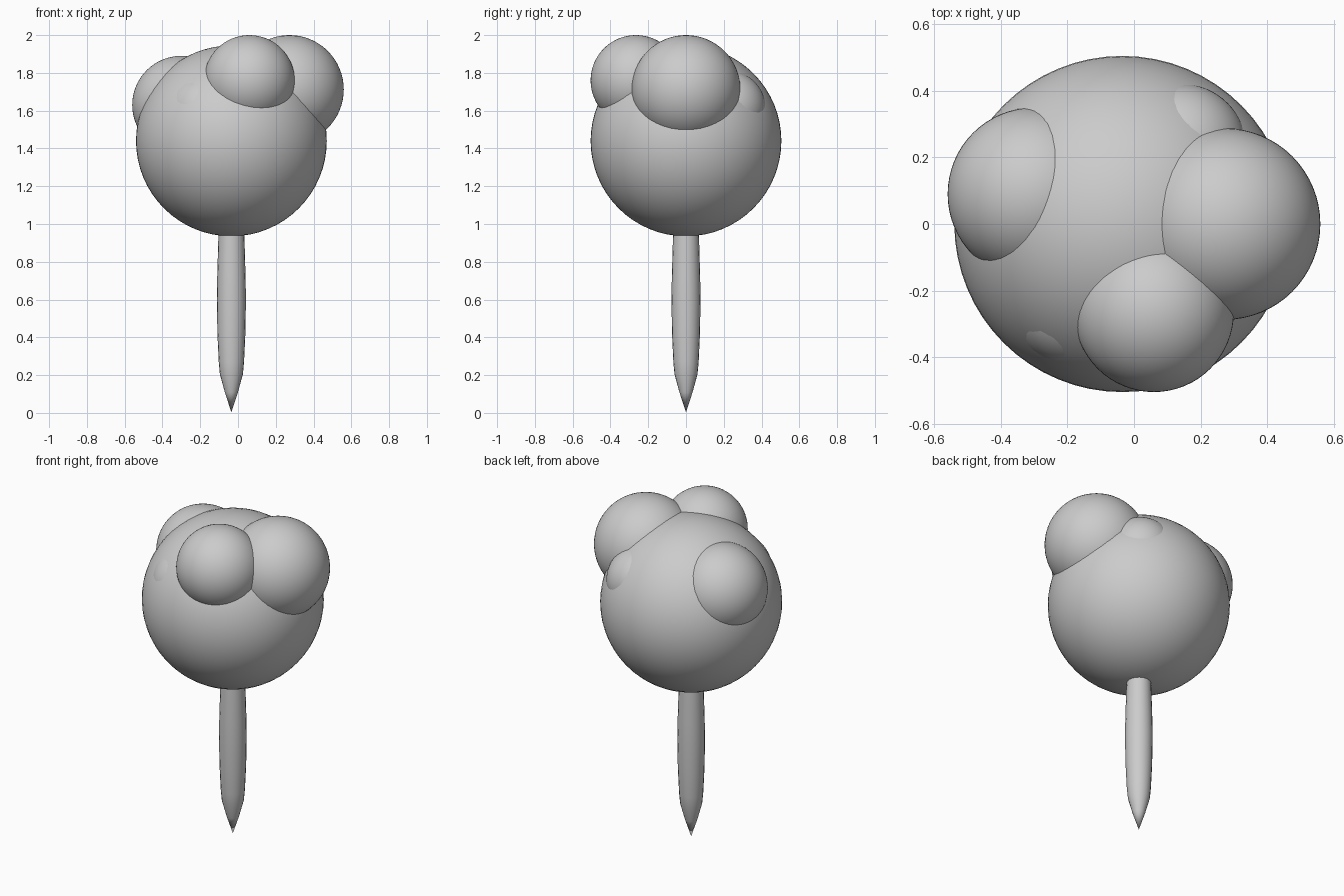
import bpy, bmesh, math

if "Cube" in bpy.data.objects:
    bpy.data.objects.remove(bpy.data.objects["Cube"])

CX = -0.035  # trunk and crown axis


def finish(obj, name, angle):
    obj.name = name
    bpy.ops.object.select_all(action='DESELECT')
    obj.select_set(True)
    bpy.context.view_layer.objects.active = obj
    bpy.ops.object.shade_smooth_by_angle(angle=math.radians(angle))


def ball(name, loc, r):
    bpy.ops.mesh.primitive_uv_sphere_add(segments=64, ring_count=32, radius=r, location=loc)
    finish(bpy.context.object, name, 40)


# Foliage: one big ball with smaller clumps pushed into it
ball("main_foliage", (CX, 0, 1.44), 0.505)
ball("right_foliage", (0.272, 0, 1.712), 0.288)
ball("front_foliage", (0.06, -0.265, 1.76), 0.24)
ball("left_foliage", (-0.30, 0.09, 1.63), 0.26)
ball("back_foliage", (0.14, 0.222, 1.612), 0.20)
ball("small_front_foliage", (-0.17, -0.212, 1.585), 0.22)

# Trunk: lathed profile, slightly swollen in the middle, pointed at the foot
profile = [(0.035, 0.11), (0.061, 0.205), (0.067, 0.27), (0.074, 0.42),
           (0.077, 0.6), (0.075, 0.72), (0.069, 0.93), (0.062, 1.1)]
sides = 20
bm = bmesh.new()
tip = bm.verts.new((0, 0, 0.003))
rings = [[bm.verts.new((r * math.cos(2 * math.pi * i / sides),
                        r * math.sin(2 * math.pi * i / sides), z))
          for i in range(sides)] for r, z in profile]
for i in range(sides):
    j = (i + 1) % sides
    bm.faces.new((tip, rings[0][j], rings[0][i]))
    for a, b in zip(rings, rings[1:]):
        bm.faces.new((a[i], a[j], b[j], b[i]))
bm.faces.new(rings[-1])
mesh = bpy.data.meshes.new("trunk")
bm.to_mesh(mesh)
bm.free()
trunk = bpy.data.objects.new("trunk", mesh)
trunk.location.x = CX
bpy.context.collection.objects.link(trunk)
finish(trunk, "trunk", 30)
